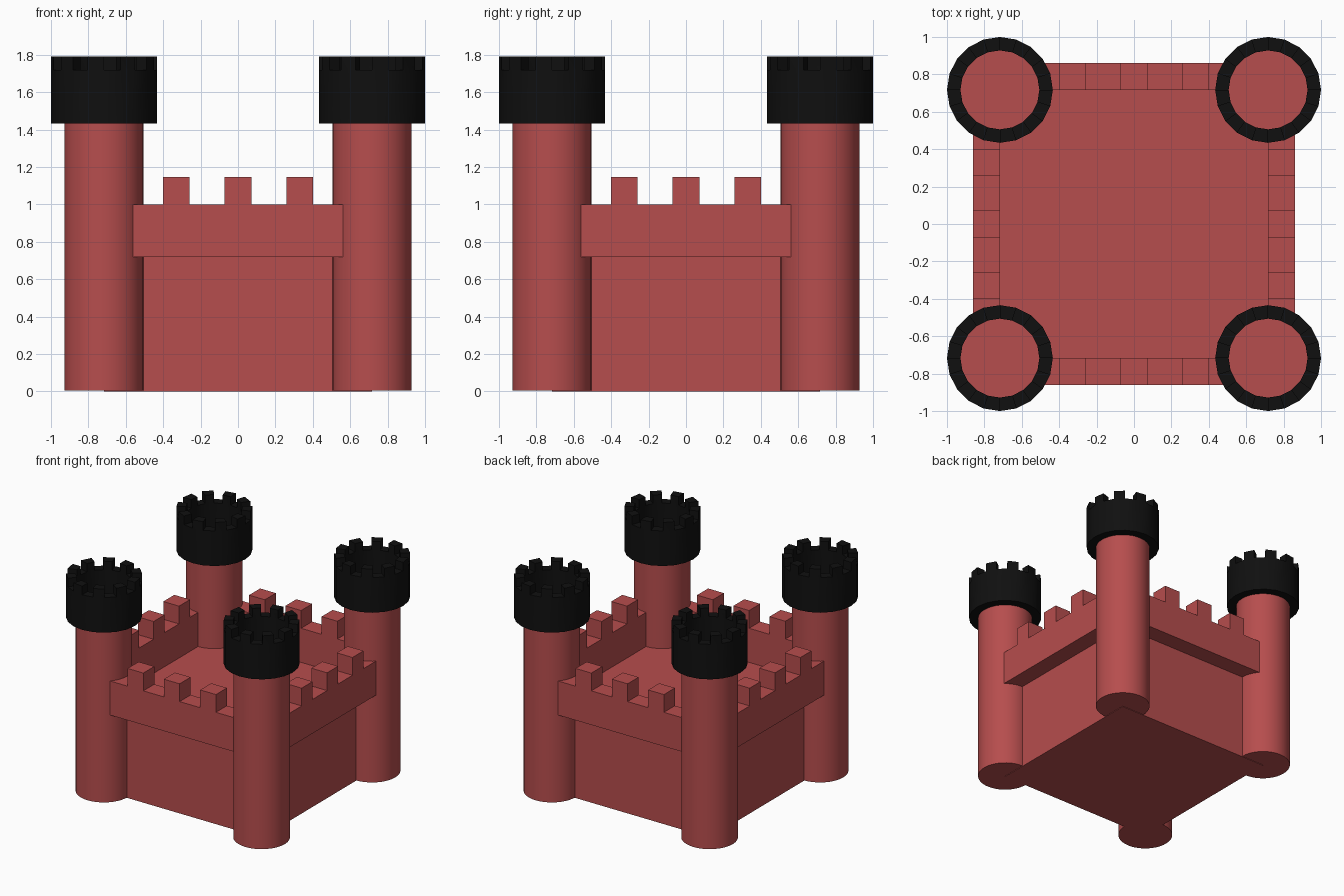
import bpy, bmesh, math
from mathutils import Matrix, Vector

if "Cube" in bpy.data.objects:
    bpy.data.objects.remove(bpy.data.objects["Cube"], do_unlink=True)


def make_material(name, rgb):
    mat = bpy.data.materials.new(name)
    mat.use_nodes = True
    mat.diffuse_color = (*rgb, 1)
    mat.node_tree.nodes["Principled BSDF"].inputs["Base Color"].default_value = (*rgb, 1)
    return mat


RED = make_material("brick red", (0.47, 0.075, 0.075))
BLACK = make_material("black", (0.005, 0.005, 0.005))

HALF = 0.717          # half width of the keep, also the tower offset
WALL = 0.143          # parapet thickness and merlon size
TOWER_R, CAP_R = 0.211, 0.283
TOWER_TOP, RIM, CAP_TOP = 1.432, 1.72, 1.79
FLOOR, PARAPET_TOP = 0.72, 1.0


def finish(bm, name, mat, smooth=False):
    bmesh.ops.recalc_face_normals(bm, faces=bm.faces)
    mesh = bpy.data.meshes.new(name)
    bm.to_mesh(mesh)
    bm.free()
    mesh.materials.append(mat)
    obj = bpy.data.objects.new(name, mesh)
    bpy.context.collection.objects.link(obj)
    if smooth:
        bpy.ops.object.select_all(action='DESELECT')
        obj.select_set(True)
        bpy.context.view_layer.objects.active = obj
        bpy.ops.object.shade_smooth_by_angle(angle=math.radians(30))
    return obj


def box(bm, size, center):
    mat = Matrix.Translation(center) @ Matrix.Diagonal((*size, 1))
    bmesh.ops.create_cube(bm, size=1, matrix=mat)


def ring(bm, sides, inner, outer, z0, z1, start=0.0):
    """Closed tube with flat rims; returns its top faces in order."""
    loops = []
    for i in range(sides):
        a = start + math.tau * i / sides
        loops.append([bm.verts.new((r * math.cos(a), r * math.sin(a), z))
                      for r, z in ((inner, z0), (outer, z0), (outer, z1), (inner, z1))])
    tops = []
    for i, here in enumerate(loops):
        there = loops[(i + 1) % sides]
        for k in range(4):
            m = (k + 1) % 4
            face = bm.faces.new((here[k], there[k], there[m], here[m]))
            if k == 2:
                tops.append(face)
    return tops


# Keep body
bm = bmesh.new()
box(bm, (2 * HALF, 2 * HALF, FLOOR), (0, 0, FLOOR / 2))
finish(bm, "keep_body", RED)

# Overhanging square parapet
bm = bmesh.new()
diag = math.sqrt(2)
ring(bm, 4, HALF * diag, (HALF + WALL) * diag, FLOOR, PARAPET_TOP, math.pi / 4)
finish(bm, "parapet", RED)

# Three merlons on each wall
bm = bmesh.new()
for x in (-0.33, 0, 0.33):
    box(bm, (WALL, WALL, WALL), (x, -HALF - WALL / 2, PARAPET_TOP + WALL / 2 + 0.003))
    box(bm, (WALL, WALL, 0.01), (x, -HALF - WALL / 2, PARAPET_TOP + 0.005))
merlons = finish(bm, "wall_merlons_front", RED)
for k, side in enumerate(("left", "back", "right"), 1):
    copy = bpy.data.objects.new("wall_merlons_" + side, merlons.data)
    copy.rotation_euler.z = k * math.pi / 2
    bpy.context.collection.objects.link(copy)

# Corner towers with crenellated caps
for k, corner in enumerate(("back_left", "back_right", "front_right", "front_left")):
    turn = Matrix.Rotation(k * math.pi / 2, 4, 'Z')
    place = turn @ Matrix.Translation((HALF, HALF, 0))

    bm = bmesh.new()
    height = TOWER_TOP - 0.004
    bmesh.ops.create_cone(bm, cap_ends=True, segments=40, radius1=TOWER_R, radius2=TOWER_R,
                          depth=height, matrix=Matrix.Translation((0, 0, TOWER_TOP - height / 2)))
    tower = finish(bm, "tower_" + corner, RED, smooth=True)
    tower.matrix_world = place

    bm = bmesh.new()
    tops = ring(bm, 20, TOWER_R, CAP_R, TOWER_TOP, RIM)
    raised = bmesh.ops.extrude_discrete_faces(bm, faces=tops[::2])["faces"]
    for face in raised:
        bmesh.ops.translate(bm, verts=face.verts, vec=Vector((0, 0, CAP_TOP - RIM)))
    cap = finish(bm, "tower_cap_" + corner, BLACK, smooth=True)
    cap.matrix_world = place
